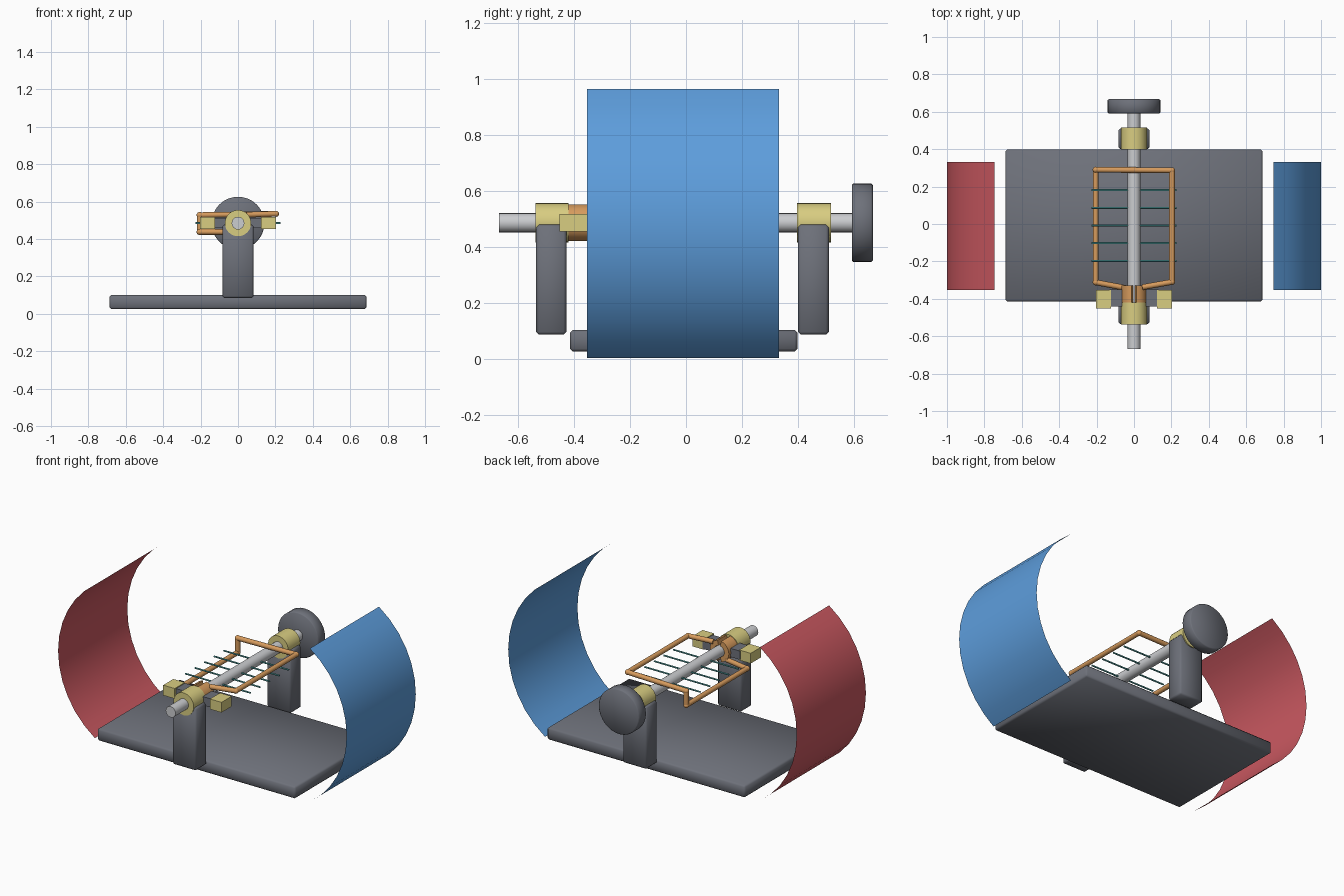
import bpy, bmesh, math
from mathutils import Vector

if "Cube" in bpy.data.objects:
    bpy.data.objects.remove(bpy.data.objects["Cube"])

AXIS_Z = 0.485  # height of the shaft


def material(name, rgb):
    m = bpy.data.materials.new(name)
    m.diffuse_color = (*rgb, 1)
    m.use_nodes = True
    m.node_tree.nodes["Principled BSDF"].inputs["Base Color"].default_value = m.diffuse_color
    return m


dark = material("dark grey", (0.155, 0.165, 0.195))
blue = material("blue", (0.11, 0.34, 0.72))
red = material("red", (0.60, 0.10, 0.12))
brass = material("brass", (0.69, 0.61, 0.22))
copper = material("copper", (0.68, 0.33, 0.11))
steel = material("steel", (0.60, 0.61, 0.63))
teal = material("teal", (0.08, 0.36, 0.36))


def finish(name, bm, mat, smooth=None):
    """smooth: None = flat, True = fully smooth, number = angle limit in degrees"""
    me = bpy.data.meshes.new(name)
    bm.to_mesh(me)
    bm.free()
    me.materials.append(mat)
    ob = bpy.data.objects.new(name, me)
    bpy.context.collection.objects.link(ob)
    if smooth is True:
        me.shade_smooth()
    elif smooth:
        bpy.ops.object.select_all(action='DESELECT')
        ob.select_set(True)
        bpy.context.view_layer.objects.active = ob
        bpy.ops.object.shade_smooth_by_angle(angle=math.radians(smooth))
    return ob


def box(name, x, y, z, mat, bevel=0):
    bm = bmesh.new()
    bmesh.ops.create_cube(bm, size=1)
    for v in bm.verts:
        v.co = [lo + (c + 0.5) * (hi - lo) for c, (lo, hi) in zip(v.co, (x, y, z))]
    if bevel:
        bmesh.ops.bevel(bm, geom=bm.edges[:], offset=bevel, segments=1, affect='EDGES')
    return finish(name, bm, mat, True if bevel else None)


def add_rod(bm, a, b, r, sides):
    a, b = Vector(a), Vector(b)
    d = b - a
    mat = d.to_track_quat('Z', 'Y').to_matrix().to_4x4()
    mat.translation = (a + b) / 2
    bmesh.ops.create_cone(bm, cap_ends=True, segments=sides, radius1=r, radius2=r,
                          depth=d.length, matrix=mat)


def rod(name, y0, y1, r, mat, sides=32, bevel=0):
    bm = bmesh.new()
    add_rod(bm, (0, y0, AXIS_Z), (0, y1, AXIS_Z), r, sides)
    if bevel:
        rims = [e for e in bm.edges if any(len(f.verts) > 4 for f in e.link_faces)]
        bmesh.ops.bevel(bm, geom=rims, offset=bevel, segments=1, affect='EDGES')
    return finish(name, bm, mat, True if bevel else 40)


# Base plate and bearing posts
box("base", (-0.687, 0.687), (-0.415, 0.398), (0.025, 0.102), dark, 0.01)
for name, y0, y1 in (("front", -0.535, -0.427), ("back", 0.40, 0.51)):
    box(name + "_post", (-0.083, 0.083), (y0, y1), (0.085, 0.478), dark, 0.01)
    rod(name + "_bearing", y0 - 0.003, y1 + 0.007, 0.07, brass)

# Shaft and its hand knob
rod("shaft", -0.667, 0.62, 0.034, steel, 24)
rod("knob", 0.592, 0.667, 0.141, dark, 32, 0.006)

# Curved magnet sheets
RADIUS, CENTRE_X, HALF_ANGLE, STEPS = 0.579, 0.421, math.radians(56), 12
for name, side, mat in (("blue_magnet", 1, blue), ("red_magnet", -1, red)):
    bm = bmesh.new()
    rows = []
    for i in range(STEPS + 1):
        t = HALF_ANGLE * (2 * i / STEPS - 1)
        x = side * (CENTRE_X + RADIUS * math.cos(t))
        z = 0.482 + RADIUS * math.sin(t)
        rows.append([bm.verts.new((x, y, z)) for y in (-0.353, 0.332)])
    for a, b in zip(rows, rows[1:]):
        bm.faces.new((a[0], a[1], b[1], b[0]) if side > 0 else (a[0], b[0], b[1], a[1]))
    finish(name, bm, mat, True)

# Split ring: two half shells with a gap above and below
for name, side in (("right_split_ring", 1), ("left_split_ring", -1)):
    bm = bmesh.new()
    arcs = []
    for i in range(13):
        t = math.radians(-79 + 158 * i / 12)
        arcs.append([bm.verts.new((side * r * math.cos(t), y, AXIS_Z + r * math.sin(t)))
                     for r, y in ((0.066, -0.43), (0.066, -0.33), (0.035, -0.33), (0.035, -0.43))])
    for a, b in zip(arcs, arcs[1:]):
        for k in range(4):
            bm.faces.new((a[k], a[(k + 1) % 4], b[(k + 1) % 4], b[k]))
    bm.faces.new(arcs[0])
    bm.faces.new(arcs[-1])
    bmesh.ops.recalc_face_normals(bm, faces=bm.faces[:])
    finish(name, bm, copper, 40)

# Brushes with brass holders
for name, s in (("right", 1), ("left", -1)):
    box(name + "_brush", sorted((s * 0.064, s * 0.13)), (-0.44, -0.35), (0.458, 0.512), dark)
    box(name + "_brush_holder", sorted((s * 0.122, s * 0.202)), (-0.452, -0.352),
        (0.453, 0.517), brass)

# Wire coil: round rods with ball joints at the corners
path = [(0.045, -0.338, 0.53), (0.203, -0.31, 0.535), (0.203, 0.287, 0.535),
        (-0.205, 0.29, 0.528), (-0.205, 0.29, 0.438), (-0.205, -0.312, 0.438),
        (-0.045, -0.342, 0.438)]
bm = bmesh.new()
for a, b in zip(path, path[1:]):
    add_rod(bm, a, b, 0.015, 12)
for p in path[1:-1]:
    s = bmesh.ops.create_uvsphere(bm, u_segments=12, v_segments=8, radius=0.0165)
    bmesh.ops.translate(bm, verts=s["verts"], vec=p)
finish("coil", bm, copper, 40)

# Thin field lines across the coil
for i in range(5):
    y = 0.181 - 0.0945 * i
    bm = bmesh.new()
    add_rod(bm, (-0.226, y, AXIS_Z), (0.226, y, AXIS_Z), 0.005, 8)
    finish("field_line_%d" % (i + 1), bm, teal, 50)
